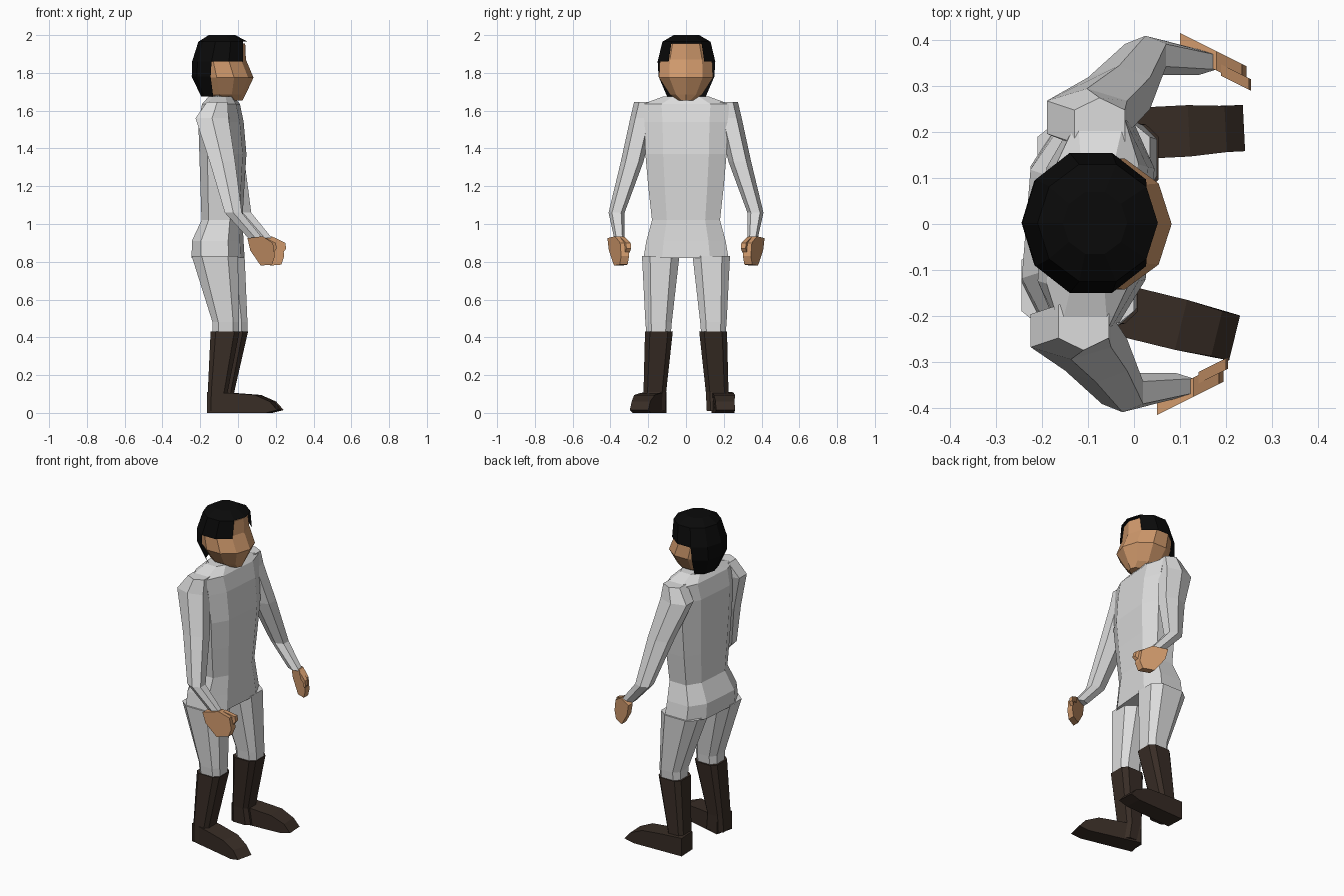
import bpy, bmesh, math
from math import sin, cos, pi

if "Cube" in bpy.data.objects:
    bpy.data.objects.remove(bpy.data.objects["Cube"])


def material(name, rgb):
    m = bpy.data.materials.new(name)
    m.diffuse_color = (*rgb, 1)
    m.use_nodes = True
    m.node_tree.nodes["Principled BSDF"].inputs["Base Color"].default_value = m.diffuse_color
    return m


CLOTH = material("off_white_cloth", (0.72, 0.72, 0.72))
SKIN = material("tan_skin", (0.63, 0.32, 0.15))
BOOT = material("dark_brown_leather", (0.04, 0.026, 0.019))
HAIR = material("black_hair", (0.003, 0.003, 0.003))


def finish(bm, name, mat):
    bmesh.ops.recalc_face_normals(bm, faces=bm.faces)
    me = bpy.data.meshes.new(name)
    bm.to_mesh(me)
    bm.free()
    me.materials.append(mat)
    ob = bpy.data.objects.new(name, me)
    bpy.context.collection.objects.link(ob)
    return ob


def unit_ring(n, p, turn):
    """Rounded-box outline scaled to fill -1..1; small p is boxier."""
    f = lambda v: math.copysign(abs(v) ** p, v) if abs(v) > 1e-6 else 0
    pts = [(f(cos(2 * pi * (i + turn) / n)), f(sin(2 * pi * (i + turn) / n))) for i in range(n)]
    mx, my = max(abs(a) for a, b in pts), max(abs(b) for a, b in pts)
    return [(a / mx, b / my) for a, b in pts]


def loft(name, rings, mat, n=8, p=1.0, turn=0.5, shear=0.0, drop=None):
    """Skin between rings (z, x0, x1, y0, y1); drop(centre) removes faces."""
    bm = bmesh.new()
    outline, loops = unit_ring(n, p, turn), []
    for z, x0, x1, y0, y1 in rings:
        loop = []
        for a, b in outline:
            y = (y0 + y1) / 2 + b * (y1 - y0) / 2
            loop.append(bm.verts.new(((x0 + x1) / 2 + a * (x1 - x0) / 2 + shear * y, y, z)))
        loops.append(loop)
    for lo, hi in zip(loops, loops[1:]):
        for i in range(n):
            j = (i + 1) % n
            bm.faces.new((lo[i], lo[j], hi[j], hi[i]))
    bm.faces.new(loops[-1])
    if not drop:
        bm.faces.new(loops[0][::-1])
    bmesh.ops.recalc_face_normals(bm, faces=bm.faces)
    if drop:
        gone = [f for f in bm.faces if drop(f.calc_center_median())]
        bmesh.ops.delete(bm, geom=gone, context='FACES')
    return finish(bm, name, mat)


def slab(name, profile, mat, place):
    """Extrude an x-z profile between sides -1 and 1; place maps to space."""
    bm = bmesh.new()
    a, b = [[bm.verts.new(place(x, k, z)) for x, z in profile] for k in (-1, 1)]
    bm.faces.new(a)
    bm.faces.new(b[::-1])
    for i in range(len(a)):
        j = (i + 1) % len(a)
        bm.faces.new((a[i], b[i], b[j], a[j]))
    return finish(bm, name, mat)


# Torso and pelvis, slightly twisted
loft("torso", [
    (0.82, -0.235, 0.025, -0.225, 0.225),
    (0.91, -0.235, 0.02, -0.21, 0.21),
    (1.02, -0.185, 0.015, -0.18, 0.18),
    (1.20, -0.19, 0.025, -0.20, 0.20),
    (1.37, -0.195, 0.035, -0.215, 0.215),
    (1.54, -0.20, 0.02, -0.22, 0.22),
    (1.635, -0.18, 0.00, -0.23, 0.23),
    (1.675, -0.15, -0.03, -0.12, 0.12)], CLOTH, p=0.65, shear=0.08)
loft("neck", [(1.62, -0.16, -0.01, -0.08, 0.08),
              (1.70, -0.14, -0.02, -0.065, 0.065)], CLOTH)

# Head with pointed nose and tapered jaw
loft("head", [
    (1.655, -0.09, 0.025, -0.04, 0.04),
    (1.685, -0.17, 0.04, -0.085, 0.085),
    (1.775, -0.215, 0.082, -0.143, 0.143),
    (1.87, -0.225, 0.042, -0.138, 0.138),
    (1.955, -0.20, 0.038, -0.115, 0.115)], SKIN, n=10, turn=0)

# Hair shell, open over the face
loft("hair", [
    (1.675, -0.195, -0.01, -0.10, 0.105),
    (1.78, -0.245, 0.045, -0.145, 0.15),
    (1.86, -0.243, 0.055, -0.15, 0.155),
    (1.965, -0.21, 0.052, -0.125, 0.13),
    (2.00, -0.155, -0.015, -0.065, 0.07)], HAIR, n=10, turn=0,
    drop=lambda c: (c.z < 1.86 and c.x > -0.12) or (c.z < 1.95 and c.x > 0.01))

for s, side in ((-1, "right"), (1, "left")):
    dx = 0.05 if s > 0 else 0.0

    def ring(z, x0, x1, y0, y1, k=1.0):
        return (z, x0 + dx * k, x1 + dx * k, min(s * y0, s * y1), max(s * y0, s * y1))

    # Sleeve
    loft(side + "_sleeve", [
        ring(0.925, 0.055, 0.13, 0.325, 0.38),
        ring(1.06, -0.07, 0.02, 0.325, 0.41),
        ring(1.33, -0.15, -0.015, 0.225, 0.345),
        ring(1.56, -0.225, -0.05, 0.17, 0.295, 0.7),
        ring(1.645, -0.165, -0.055, 0.15, 0.275, 0.7)], CLOTH, n=6, p=0.8)

    # Hand with thumb
    def hand_place(x, k, z):
        return (x + dx, s * (0.355 - 0.5 * (x - 0.13) + 0.021 * k), z)
    slab(side + "_hand", [(0.05, 0.925), (0.065, 0.86), (0.12, 0.78), (0.18, 0.785),
                          (0.195, 0.83), (0.185, 0.90), (0.13, 0.935)], SKIN, hand_place)
    slab(side + "_thumb", [(0.14, 0.93), (0.15, 0.89), (0.18, 0.88), (0.19, 0.85),
                           (0.205, 0.87), (0.2, 0.90)], SKIN,
         lambda x, k, z: hand_place(x, 0.6 * k - 0.7, z))

    # Trouser leg
    loft(side + "_trouser_leg", [
        ring(0.42, -0.135, 0.005, 0.08, 0.21, 0.9),
        ring(0.48, -0.135, 0.005, 0.075, 0.215, 0.9),
        ring(0.83, -0.245, 0.00, 0.035, 0.233, 0.7)], CLOTH, p=0.65)

    # Boot shaft
    loft(side + "_boot_shaft", [
        ring(0.01, -0.165, -0.04, 0.11, 0.225, 0.7),
        ring(0.11, -0.16, -0.055, 0.105, 0.225, 0.7),
        ring(0.43, -0.145, 0.008, 0.07, 0.217, 0.9)], BOOT, p=0.5)

    # Boot foot, toes turned out
    turn = 0.05 if s > 0 else 0.24
    hx, hy = (-0.14, 0.19) if s > 0 else (-0.15, 0.158)

    def foot_place(u, k, z):
        v = 0.056 * k * (0.9 if u > 0.3 else 1)
        return (hx + u * cos(turn) - v * sin(turn), s * (hy + u * sin(turn) + v * cos(turn)), z)
    slab(side + "_boot_foot", [(0.0, 0.0), (0.0, 0.11), (0.13, 0.105), (0.26, 0.095),
                               (0.34, 0.06), (0.38, 0.015), (0.32, 0.0)], BOOT, foot_place)
